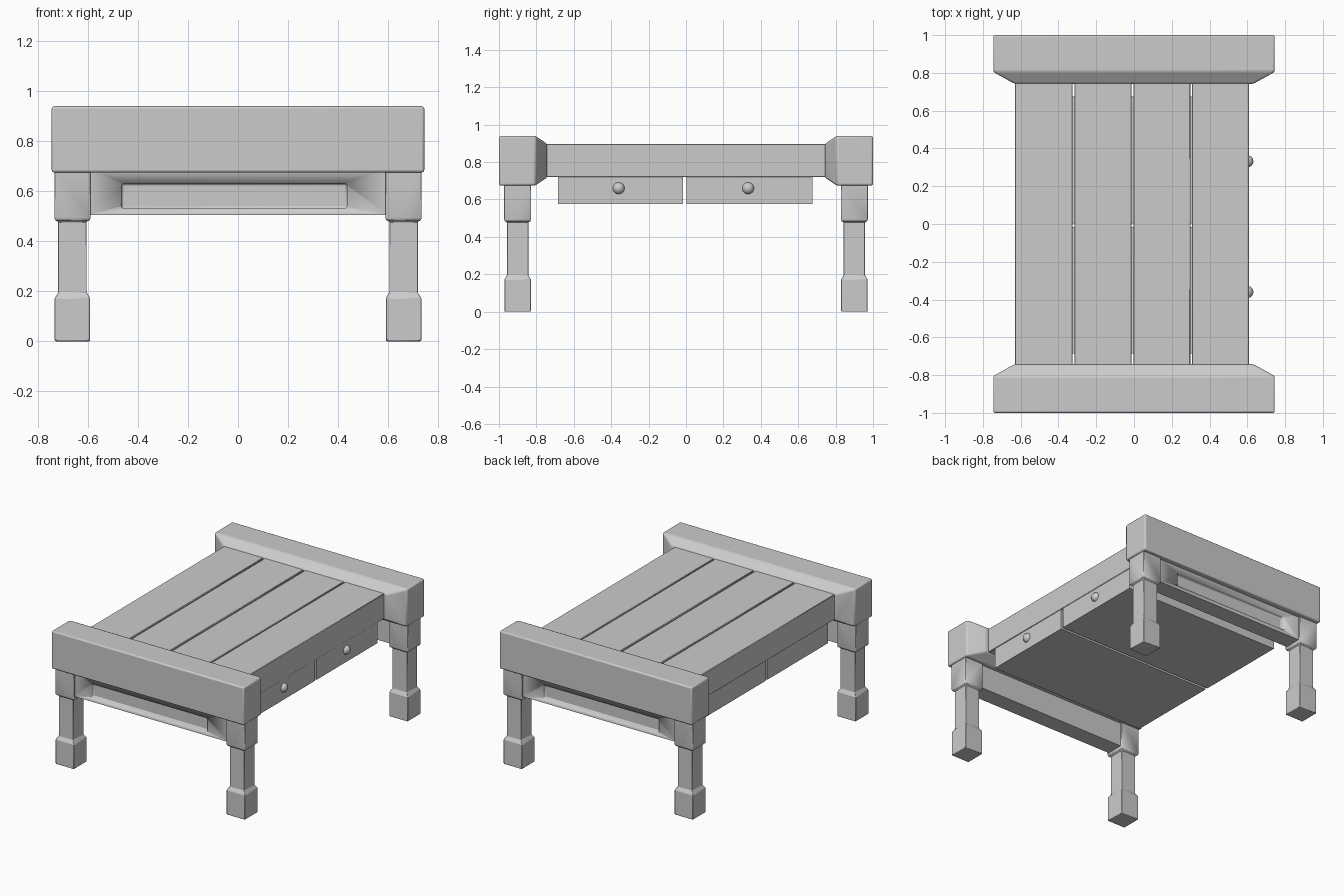
import bpy, bmesh

if "Cube" in bpy.data.objects:
    bpy.data.objects.remove(bpy.data.objects["Cube"])


def make(name, bm, bevel=0.0, segments=2):
    me = bpy.data.meshes.new(name)
    bmesh.ops.recalc_face_normals(bm, faces=bm.faces)
    bm.to_mesh(me)
    bm.free()
    ob = bpy.data.objects.new(name, me)
    bpy.context.collection.objects.link(ob)
    if bevel:
        mod = ob.modifiers.new("bevel", 'BEVEL')
        mod.width, mod.segments = bevel, segments
        mod.limit_method, mod.angle_limit = 'ANGLE', 0.35
    bpy.ops.object.select_all(action='DESELECT')
    ob.select_set(True)
    bpy.context.view_layer.objects.active = ob
    bpy.ops.object.shade_smooth_by_angle(angle=0.52)
    return ob


def loft(rings):
    """Skin a list of 4-point rings and cap both ends."""
    bm = bmesh.new()
    vs = [[bm.verts.new(p) for p in r] for r in rings]
    for a, b in zip(vs, vs[1:]):
        for i in range(4):
            j = (i + 1) % 4
            bm.faces.new((a[i], a[j], b[j], b[i]))
    bm.faces.new(vs[0])
    bm.faces.new(vs[-1])
    return bm


def box(name, x, y, z, bevel=0.0, segments=2):
    rings = [[(x[0], y[0], h), (x[1], y[0], h), (x[1], y[1], h), (x[0], y[1], h)]
             for h in z]
    return make(name, loft(rings), bevel, segments)


def mirror(ob, x=False):
    mod = ob.modifiers.new("mirror", 'MIRROR')
    mod.use_axis = (x, True, False)


# Heavy end rails, tapering inward to meet the planks
profile = [(-1.0, 0.745, 0.675, 0.94), (-0.805, 0.745, 0.675, 0.94),
           (-0.742, 0.632, 0.718, 0.897)]
rail = make("end_rails", loft([[(-w, y, lo), (w, y, lo), (w, y, hi), (-w, y, hi)]
                               for y, w, lo, hi in profile]), 0.01, 3)
mirror(rail)

# Legs: square foot, slim shaft, square top block
cx, cy = 0.662, -0.9
steps = [(0.0, 0.068), (0.003, 0.071), (0.172, 0.071), (0.195, 0.057),
         (0.478, 0.057), (0.484, 0.069), (0.492, 0.072), (0.69, 0.072)]
legs = make("legs", loft([[(cx - r, cy - r, z), (cx + r, cy - r, z),
                           (cx + r, cy + r, z), (cx - r, cy + r, z)]
                          for z, r in steps]), 0.003, 1)
mirror(legs, x=True)

# Aprons between the legs with a recessed panel
apron = box("aprons", (-0.6, 0.6), (-0.96, -0.84), (0.505, 0.69))
cutter = box("panel_cutter", (-0.465, 0.435), (-1.05, -0.935), (0.532, 0.63), 0.008)
cutter.hide_render = True
cutter.hide_viewport = True
cut = apron.modifiers.new("panel", 'BOOLEAN')
cut.object, cut.operation, cut.solver = cutter, 'DIFFERENCE', 'EXACT'
mirror(apron)

# Top planks
for i, x in enumerate([(-0.63, -0.326), (-0.315, -0.014), (-0.002, 0.298), (0.306, 0.61)]):
    box(f"plank_{i + 1}", x, (-0.76, 0.76), (0.72, 0.896), 0.003, 1)

# Drawers and their knobs
for i, (y, ky) in enumerate([((-0.685, -0.015), -0.36), ((0.002, 0.675), 0.332)]):
    box(f"drawer_{i + 1}", (-0.62, 0.606), y, (0.575, 0.722))
    bm = bmesh.new()
    bmesh.ops.create_uvsphere(bm, u_segments=24, v_segments=14, radius=0.032)
    knob = make(f"drawer_knob_{i + 1}", bm)
    knob.location = (0.6, ky, 0.66)
